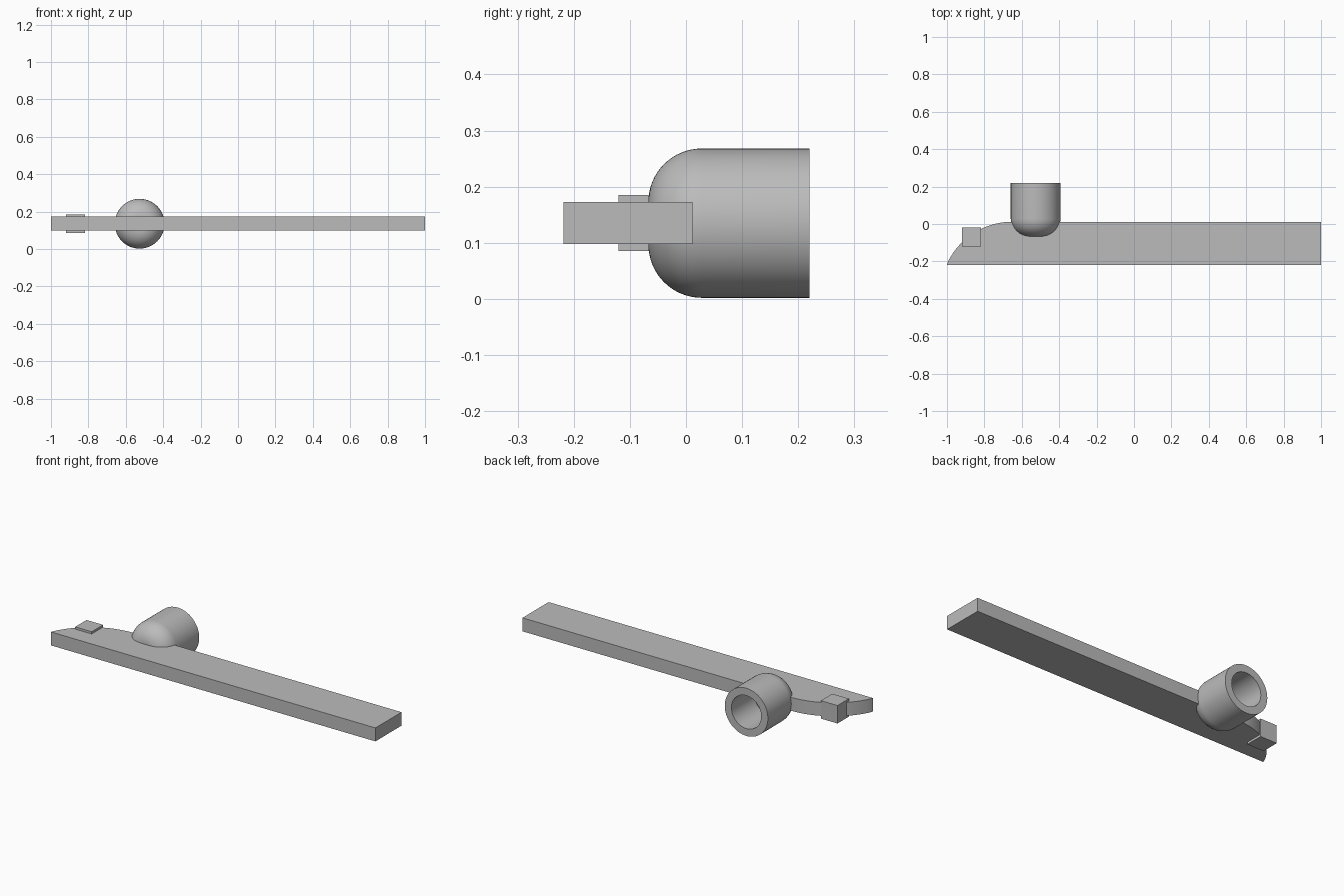
import bpy, bmesh, math
from mathutils import Matrix

cube = bpy.data.objects.get("Cube")
if cube:
    bpy.data.objects.remove(cube, do_unlink=True)

grey = bpy.data.materials.new("light grey")
grey.use_nodes = True
colour = (0.5, 0.5, 0.5, 1)
grey.diffuse_color = colour
grey.node_tree.nodes["Principled BSDF"].inputs["Base Color"].default_value = colour

MID_Z = 0.135


def add_object(name, bm):
    bmesh.ops.recalc_face_normals(bm, faces=bm.faces[:])
    mesh = bpy.data.meshes.new(name)
    bm.to_mesh(mesh)
    bm.free()
    mesh.materials.append(grey)
    obj = bpy.data.objects.new(name, mesh)
    bpy.context.collection.objects.link(obj)
    bpy.ops.object.select_all(action="DESELECT")
    obj.select_set(True)
    bpy.context.view_layer.objects.active = obj
    bpy.ops.object.shade_smooth_by_angle(angle=math.radians(30))
    return obj


def arc(cx, cy, r, start, end, steps):
    angles = [math.radians(start + (end - start) * i / steps) for i in range(steps + 1)]
    return [(cx + r * math.cos(a), cy + r * math.sin(a)) for a in angles]


def plate(name, outline, thickness):
    bm = bmesh.new()
    face = bm.faces.new([bm.verts.new((x, y, MID_Z - thickness / 2)) for x, y in outline])
    ext = bmesh.ops.extrude_face_region(bm, geom=[face])
    top = [g for g in ext["geom"] if isinstance(g, bmesh.types.BMVert)]
    bmesh.ops.translate(bm, verts=top, vec=(0, 0, thickness))
    return add_object(name, bm)


# Long flat bar with one rounded end corner
back, front, r = 0.012, -0.218, 0.385
end_angle = 180 - math.degrees(math.asin((r + front - back) / r))
bar_outline = [(-1, front), (1, front), (1, back)] + arc(-0.65, back - r, r, 90, end_angle, 24)[:-1]
plate("bar", bar_outline, 0.075)

# Small square block through the rounded end
plate("end_block", [(-0.92, -0.12), (-0.818, -0.12), (-0.818, -0.02), (-0.92, -0.02)], 0.10)

# Hollow round socket: closed rounded front, open back
radius, bore, fillet = 0.133, 0.092, 0.095
tip, rim, floor = -0.067, 0.22, 0.02
profile = [(0, tip)] + arc(radius - fillet, tip + fillet, fillet, -90, 0, 16)
profile += [(radius, rim), (bore, rim), (bore, floor), (0, floor)]
bm = bmesh.new()
verts = [bm.verts.new((x, y, 0)) for x, y in profile]
edges = [bm.edges.new(pair) for pair in zip(verts, verts[1:])]
bmesh.ops.spin(bm, geom=verts + edges, cent=(0, 0, 0), axis=(0, 1, 0),
               angle=math.tau, steps=64, use_duplicate=False)
bmesh.ops.remove_doubles(bm, verts=bm.verts[:], dist=0.0001)
bmesh.ops.transform(bm, matrix=Matrix.Translation((-0.526, 0, MID_Z)), verts=bm.verts[:])
add_object("socket", bm)
